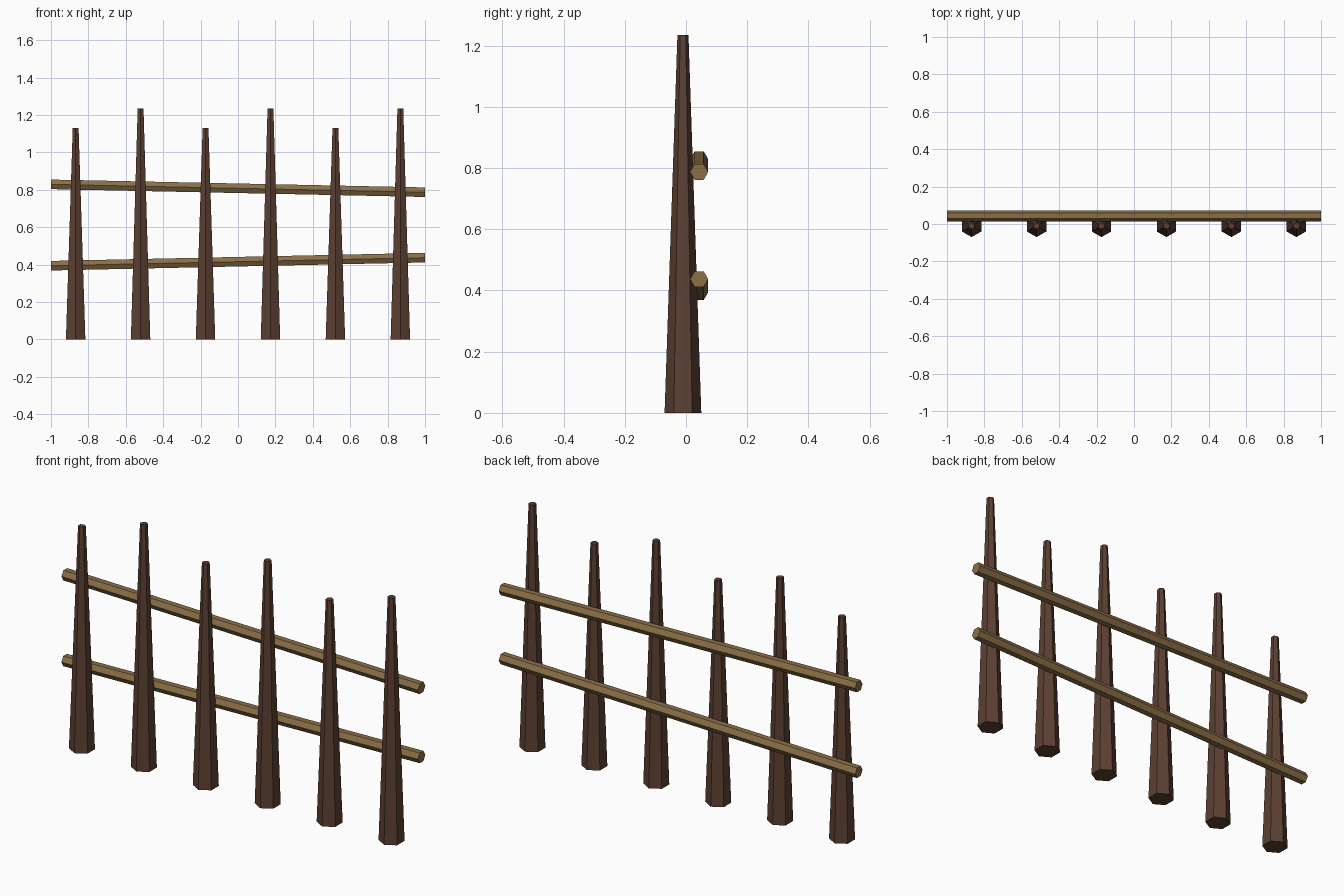
import bpy, math
from mathutils import Vector, Matrix

if "Cube" in bpy.data.objects:
    bpy.data.objects.remove(bpy.data.objects["Cube"])


def material(name, rgb):
    m = bpy.data.materials.new(name)
    m.diffuse_color = (*rgb, 1.0)
    m.use_nodes = True
    m.node_tree.nodes["Principled BSDF"].inputs["Base Color"].default_value = m.diffuse_color
    return m


DARK_WOOD = material("dark brown wood", (0.107, 0.051, 0.033))
LIGHT_WOOD = material("light brown wood", (0.258, 0.159, 0.063))


def hex_bar(name, r1, r2, length, matrix, mat):
    """Six-sided bar or taper along local z, placed by a matrix."""
    bpy.ops.mesh.primitive_cone_add(vertices=6, radius1=r1, radius2=r2, depth=length)
    ob = bpy.context.object
    ob.name = name
    ob.data.transform(matrix)
    ob.data.materials.append(mat)
    return ob


# Tapered posts, alternating short and tall
for i in range(6):
    h = 1.235 if i % 2 else 1.13
    x = (i - 2.5) * 0.3472
    hex_bar(f"post_{i + 1}", 0.06, 0.018, h,
            Matrix.Translation((x, -0.01, h / 2)), DARK_WOOD)

# Two slightly tilted rails behind the posts
for name, z_left, z_right in (("upper_rail", 0.829, 0.787), ("lower_rail", 0.394, 0.437)):
    tilt = math.atan2(z_right - z_left, 2.0)
    place = (Matrix.Translation((0, 0.043, (z_left + z_right) / 2))
             @ Matrix.Rotation(-tilt, 4, 'Y')
             @ Matrix.Rotation(math.pi / 2, 4, 'Y')
             @ Matrix.Rotation(math.pi / 2, 4, 'Z')
             @ Matrix.Rotation(math.pi / 6, 4, 'Z'))
    hex_bar(name, 0.0295, 0.0295, 1.999, place, LIGHT_WOOD)
